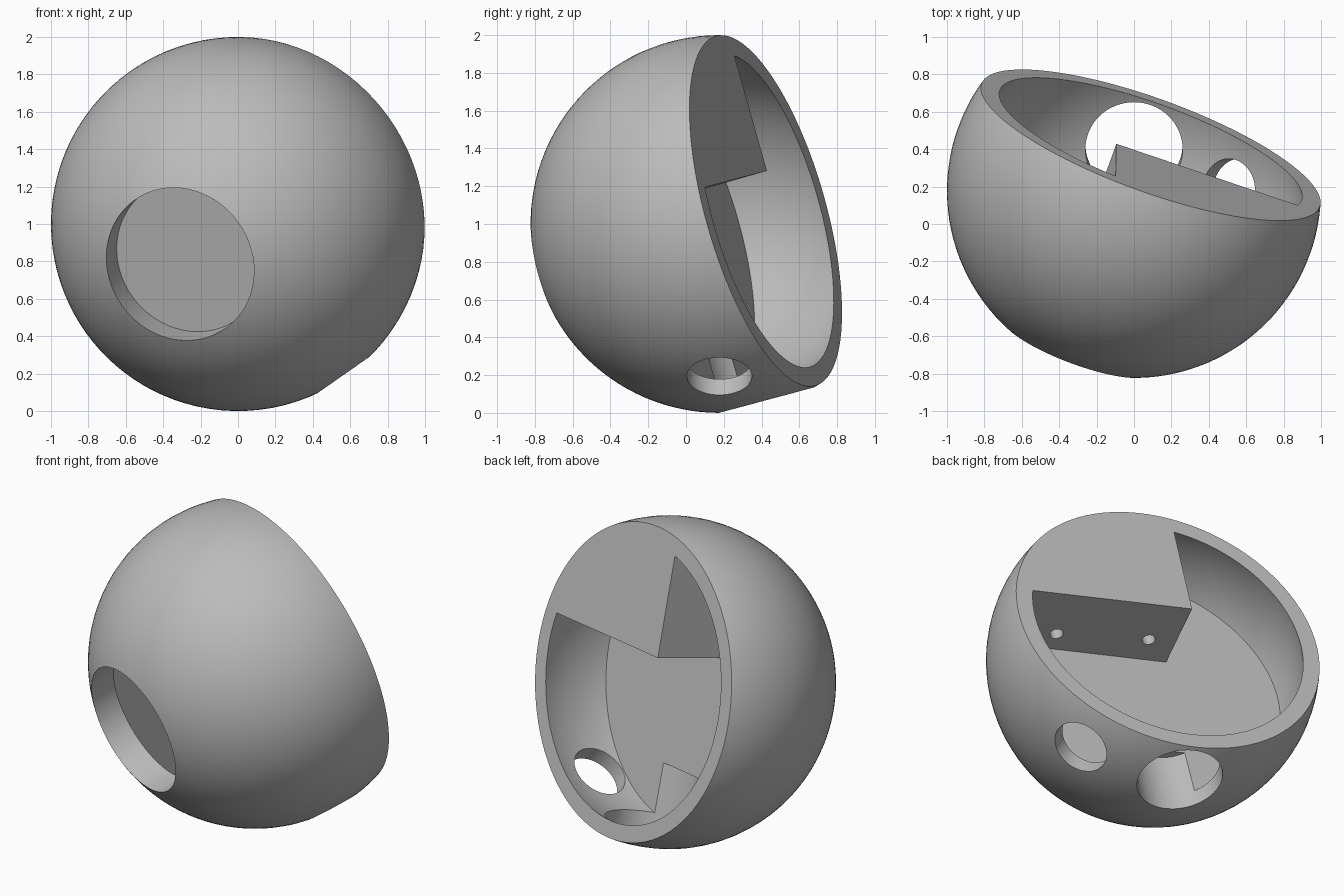
import bpy, bmesh, math
from mathutils import Matrix, Vector

cube = bpy.data.objects.get("Cube")
if cube:
    bpy.data.objects.remove(cube)

CENTRE = Vector((0, 0.177, 1))
OUTER, INNER = 1.0, 0.9
RIM, FLOOR = 0.27, -0.2

# Tilted frame: local z leaves the open side, local y is up the rim
yaw, pitch, roll = math.radians(20), math.radians(15), math.radians(5)
normal = Vector((math.cos(pitch) * math.sin(yaw), math.cos(pitch) * math.cos(yaw), math.sin(pitch)))
side = Vector((-math.cos(yaw), math.sin(yaw), 0))
up = normal.cross(side)
axes = Matrix((side, up, normal)).transposed() @ Matrix.Rotation(roll, 3, 'Z')
FRAME = Matrix.Translation(CENTRE) @ axes.to_4x4()

grey = bpy.data.materials.new("plain_grey")
grey.use_nodes = True
grey.diffuse_color = (0.5, 0.5, 0.5, 1)
grey.node_tree.nodes["Principled BSDF"].inputs["Base Color"].default_value = (0.5, 0.5, 0.5, 1)


def finish(name, bm, matrix):
    mesh = bpy.data.meshes.new(name)
    bmesh.ops.recalc_face_normals(bm, faces=bm.faces)
    bm.transform(matrix)
    bm.to_mesh(mesh)
    bm.free()
    mesh.materials.append(grey)
    obj = bpy.data.objects.new(name, mesh)
    bpy.context.collection.objects.link(obj)
    return obj


def ball(name, radius):
    bm = bmesh.new()
    bmesh.ops.create_uvsphere(bm, u_segments=96, v_segments=64, radius=radius)
    return finish(name, bm, FRAME)


def box(name, low, high):
    low, high = Vector(low), Vector(high)
    bm = bmesh.new()
    bmesh.ops.create_cube(bm, size=1)
    place = Matrix.Translation((low + high) / 2) @ Matrix.Diagonal((high - low).to_4d())
    return finish(name, bm, FRAME @ place)


def drill(name, radius, start, end):
    """Cylinder between two world points."""
    start, end = Vector(start), Vector(end)
    bm = bmesh.new()
    bmesh.ops.create_cone(bm, cap_ends=True, segments=64, radius1=radius,
                          radius2=radius, depth=(end - start).length)
    turn = (end - start).to_track_quat('Z', 'Y').to_matrix().to_4x4()
    return finish(name, bm, Matrix.Translation((start + end) / 2) @ turn)


def cut(target, cutter):
    mod = target.modifiers.new("cut", 'BOOLEAN')
    mod.operation = 'DIFFERENCE'
    mod.solver = 'EXACT'
    mod.object = cutter
    bpy.context.view_layer.objects.active = target
    bpy.ops.object.modifier_apply(modifier=mod.name)
    bpy.data.objects.remove(cutter)


# Hollow: inner ball with a flat floor, leaving the mounting block standing
hollow = ball("hollow", INNER)
cut(hollow, box("floor_cutter", (-2, -2, -2), (2, 2, FLOOR)))
cut(hollow, box("mounting_block", (-2, 0.203, -2), (0.193, 2, 2)))

# Shell: outer ball cut open at the rim
shell = ball("open_ball_shell", OUTER)
cut(shell, box("rim_cutter", (-2, -2, RIM), (2, 2, 2)))
cut(shell, hollow)

# Round blind pocket in the front
cut(shell, drill("front_pocket", 0.42, FRAME @ Vector((0.01, 0.02, -0.735)),
                 FRAME @ Vector((0.01, 0.02, -1.3))))

# Two openings through the bottom
for name, radius, direction in (("large_opening", 0.26, (0, 0.259, -0.966)),
                                ("small_opening", 0.172, (0.574, 0, -0.819))):
    ray = Vector(direction)
    cut(shell, drill(name, radius, CENTRE + ray * 0.55, CENTRE + ray * 1.3))

# Screw holes in the underside of the block
for x, z in ((0.02, -0.03), (-0.56, -0.07)):
    cut(shell, drill("screw_hole", 0.04, FRAME @ Vector((x, 0.1, z)), FRAME @ Vector((x, 0.35, z))))

bpy.ops.object.select_all(action='DESELECT')
shell.select_set(True)
bpy.context.view_layer.objects.active = shell
bpy.ops.object.shade_smooth_by_angle(angle=math.radians(30))
